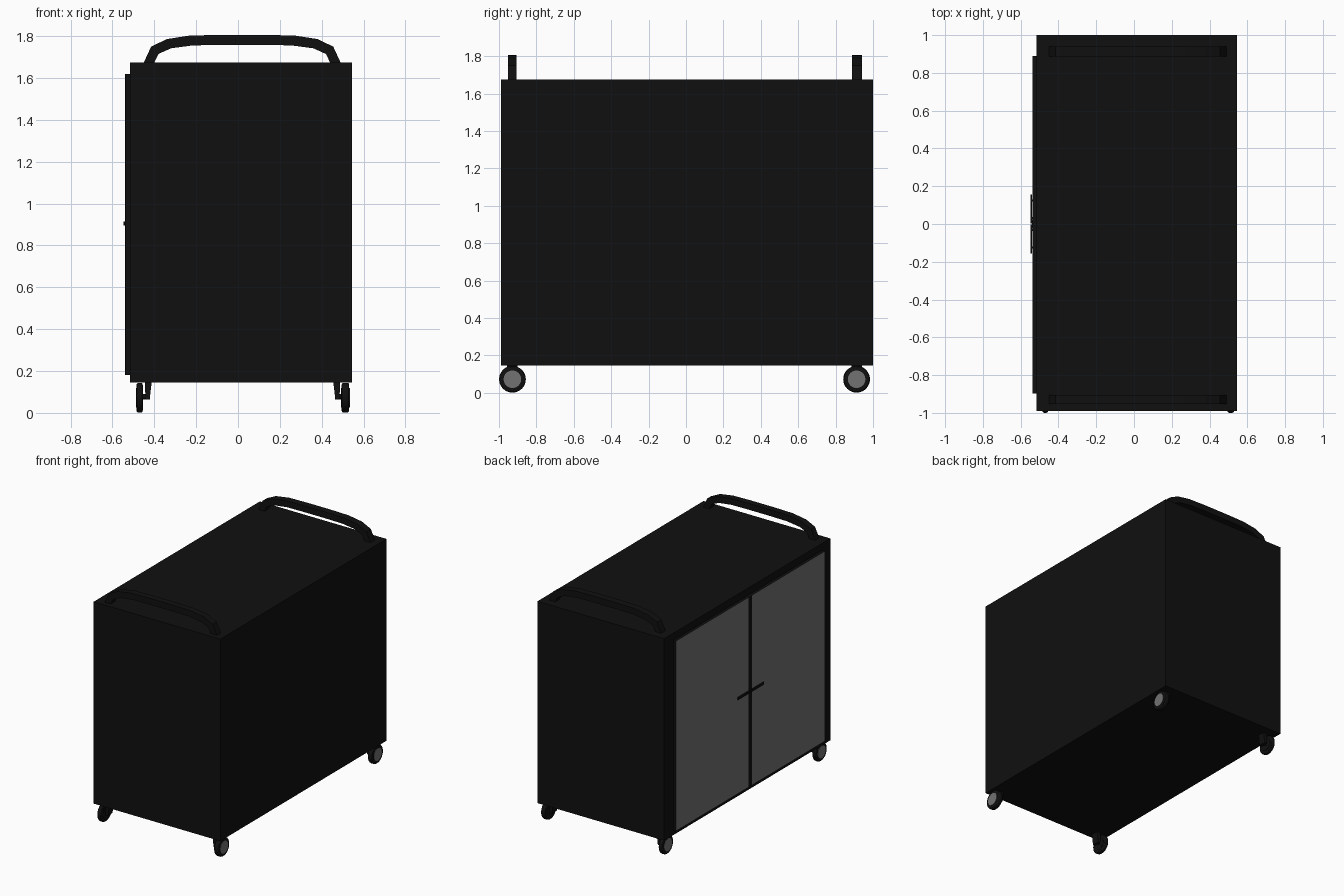
import bpy, bmesh
from math import pi
from mathutils import Matrix

if "Cube" in bpy.data.objects:
    bpy.data.objects.remove(bpy.data.objects["Cube"])


def material(name, v):
    m = bpy.data.materials.new(name)
    m.diffuse_color = (v, v, v, 1)
    m.use_nodes = True
    m.node_tree.nodes["Principled BSDF"].inputs["Base Color"].default_value = m.diffuse_color
    return m


BLACK = material("black", 0.005)
GREY = material("grey", 0.17)


def finish(name, bm, *mats):
    bmesh.ops.recalc_face_normals(bm, faces=bm.faces)
    me = bpy.data.meshes.new(name)
    bm.to_mesh(me)
    bm.free()
    ob = bpy.data.objects.new(name, me)
    bpy.context.collection.objects.link(ob)
    for m in mats:
        me.materials.append(m)
    return ob


def box(name, x, y, z, front=None):
    bm = bmesh.new()
    bmesh.ops.create_cube(bm, size=1)
    for v in bm.verts:
        v.co = [r[0] if c < 0 else r[1] for c, r in zip(v.co, (x, y, z))]
    if front:
        for f in bm.faces:
            if f.calc_center_median().x < x[0] + 1e-5:
                f.material_index = 1
        return finish(name, bm, BLACK, front)
    return finish(name, bm, BLACK)


def plate(name, outline, y0, y1):
    # outline in x, z extruded along y
    bm = bmesh.new()
    face = bm.faces.new([bm.verts.new((x, y0, z)) for x, z in outline])
    ext = bmesh.ops.extrude_face_region(bm, geom=[face])
    for v in ext["geom"]:
        if isinstance(v, bmesh.types.BMVert):
            v.co.y = y1
    return finish(name, bm, BLACK)


def disc(name, x, y, z, radius, width, mat, bevel=0.0):
    bm = bmesh.new()
    bmesh.ops.create_cone(bm, cap_ends=True, segments=32, radius1=radius, radius2=radius,
                          depth=width, matrix=Matrix.Translation((x, y, z)) @ Matrix.Rotation(pi / 2, 4, 'Y'))
    if bevel:
        rims = [e for e in bm.edges if abs(e.verts[0].co.x - e.verts[1].co.x) < 1e-5]
        bmesh.ops.bevel(bm, geom=rims, offset=bevel, segments=3, profile=0.5, affect='EDGES')
    ob = finish(name, bm, mat)
    bpy.context.view_layer.objects.active = ob
    bpy.ops.object.select_all(action='DESELECT')
    ob.select_set(True)
    bpy.ops.object.shade_smooth_by_angle()
    return ob


# Cabinet
box("cabinet_body", (-0.517, 0.545), (-0.99, 1.0), (0.145, 1.675))

# Doors with grey fronts, centre strip and pulls
box("door_front_side", (-0.538, -0.515), (-0.897, -0.02), (0.18, 1.62), GREY)
box("door_back_side", (-0.538, -0.515), (0.02, 0.89), (0.18, 1.62), GREY)
box("door_centre_strip", (-0.54, -0.515), (-0.02, 0.02), (0.18, 1.62))
for s, label in ((-1, "front"), (1, "back")):
    box("door_pull_" + label, (-0.547, -0.541), sorted((s * 0.003, s * 0.155)), (0.895, 0.915))
    for p in (0.03, 0.125):
        box("pull_post_" + label, (-0.544, -0.535), (s * p - 0.006, s * p + 0.006), (0.899, 0.911))

# Push handles: half outline mirrored about the middle
cx = 0.02
outer = [(0.472, 1.67), (0.435, 1.75), (0.36, 1.786), (0.25, 1.803), (0.1, 1.806)]
inner = [(0.1, 1.758), (0.235, 1.756), (0.34, 1.742), (0.40, 1.715), (0.422, 1.67)]
half = outer + inner
right = [(cx + x, z) for x, z in half]
left = [(cx - x, z) for x, z in half]
outline = right[:5] + left[:5][::-1] + left[5:][::-1] + right[5:]
plate("push_handle_front", outline, -0.953, -0.905)
plate("push_handle_back", outline, 0.887, 0.94)

# Casters: tapered fork, axle, tyre, grey hub
for wx, s, w in ((-0.47, -1, 0.03), (0.513, 1, 0.036)):
    for wy in (-0.928, 0.912):
        disc("caster_tyre", wx, wy, 0.0725, 0.0715, w, BLACK, 0.01)
        disc("caster_hub", wx, wy, 0.0725, 0.047, w + 0.004, BLACK)
        disc("caster_hub_cap", wx + s * (w / 2 + 0.002), wy, 0.0725, 0.047, 0.003, GREY)
        disc("caster_axle", wx - s * 0.025, wy, 0.077, 0.013, 0.05, BLACK)
        fork = [(0.025, 0.15), (0.058, 0.15), (0.048, 0.065), (0.028, 0.065)]
        plate("caster_fork", [(wx - s * a, z) for a, z in fork], wy - 0.028, wy + 0.028)
